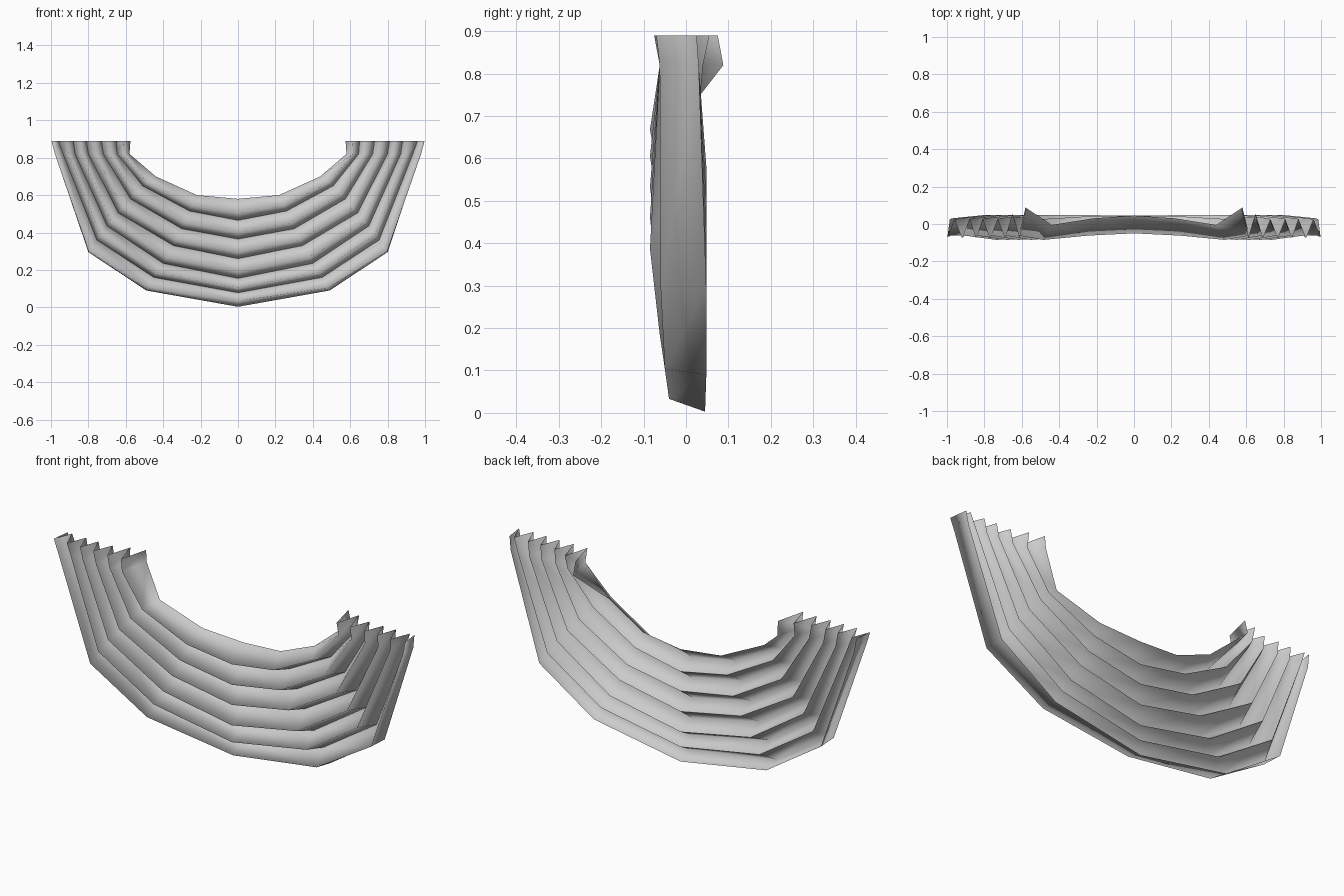
import bpy, bmesh
from mathutils import Vector

if "Cube" in bpy.data.objects:
    bpy.data.objects.remove(bpy.data.objects["Cube"])

# Back fold lines of the right half: (x, z) at five stations from centre to hanging end
valleys = [
    [(0, .58), (.22, .60), (.44, .70), (.58, .82), (.575, .89)],
    [(0, .465), (.26, .515), (.51, .65), (.645, .82), (.65, .89)],
    [(0, .365), (.30, .42), (.575, .58), (.72, .82), (.73, .89)],
    [(0, .26), (.345, .33), (.64, .505), (.80, .82), (.81, .89)],
    [(0, .155), (.40, .235), (.70, .435), (.87, .82), (.88, .89)],
    [(0, .078), (.45, .16), (.755, .36), (.935, .82), (.96, .89)],
    [(0, .003), (.49, .09), (.80, .295), (.975, .82), (.985, .89)],
]
# Depth of the back folds: inner edge, second fold, the others
inner_y = [.045, .03, -.005, .088, .075]
second_y = [.045, .04, .025, .04, .055]
back_y = [.045, .048, .048, .03, .025]
# Front ridges: depth and position between neighbouring back folds
ridge_y = [-.05, -.062, -.085, -.062, -.075]
ridge_t = [.66, .66, .64, .55, .5]

# Pleat section at every station, alternating back fold and front ridge
rows = []
for i, line in enumerate(valleys):
    ys = inner_y if i == 0 else second_y if i == 1 else back_y
    rows.append([Vector((x, y, z)) for (x, z), y in zip(line, ys)])
    if i < 6:
        ridge = []
        for j, (a, b) in enumerate(zip(line, valleys[i + 1])):
            t = ridge_t[j]
            y = ridge_y[j]
            if i == 5:
                t = [.6, .8, .95, 1.1, 1.5][j]
                y = [-.04, -.05, -.06, -.062, -.07][j]
            ridge.append(Vector((a[0] + (b[0] - a[0]) * t, y,
                                 a[1] + (b[1] - a[1]) * t)))
        rows.append(ridge)

# Pleated sheet, mirrored to the left half
bm = bmesh.new()
grid = []
for row in rows:
    left = [Vector((-p.x, p.y, p.z)) for p in reversed(row[1:])]
    grid.append([bm.verts.new(p) for p in left + row])
for a, b in zip(grid, grid[1:]):
    for j in range(len(a) - 1):
        f = bm.faces.new((a[j], b[j], b[j + 1], a[j + 1]))
        f.smooth = True
# Crisp back folds, soft front ridges
for row in grid[::2]:
    for u, v in zip(row, row[1:]):
        bm.edges.get((u, v)).smooth = False

mesh = bpy.data.meshes.new("draped_swag")
bm.to_mesh(mesh)
bm.free()
swag = bpy.data.objects.new("draped_swag", mesh)
bpy.context.collection.objects.link(swag)
